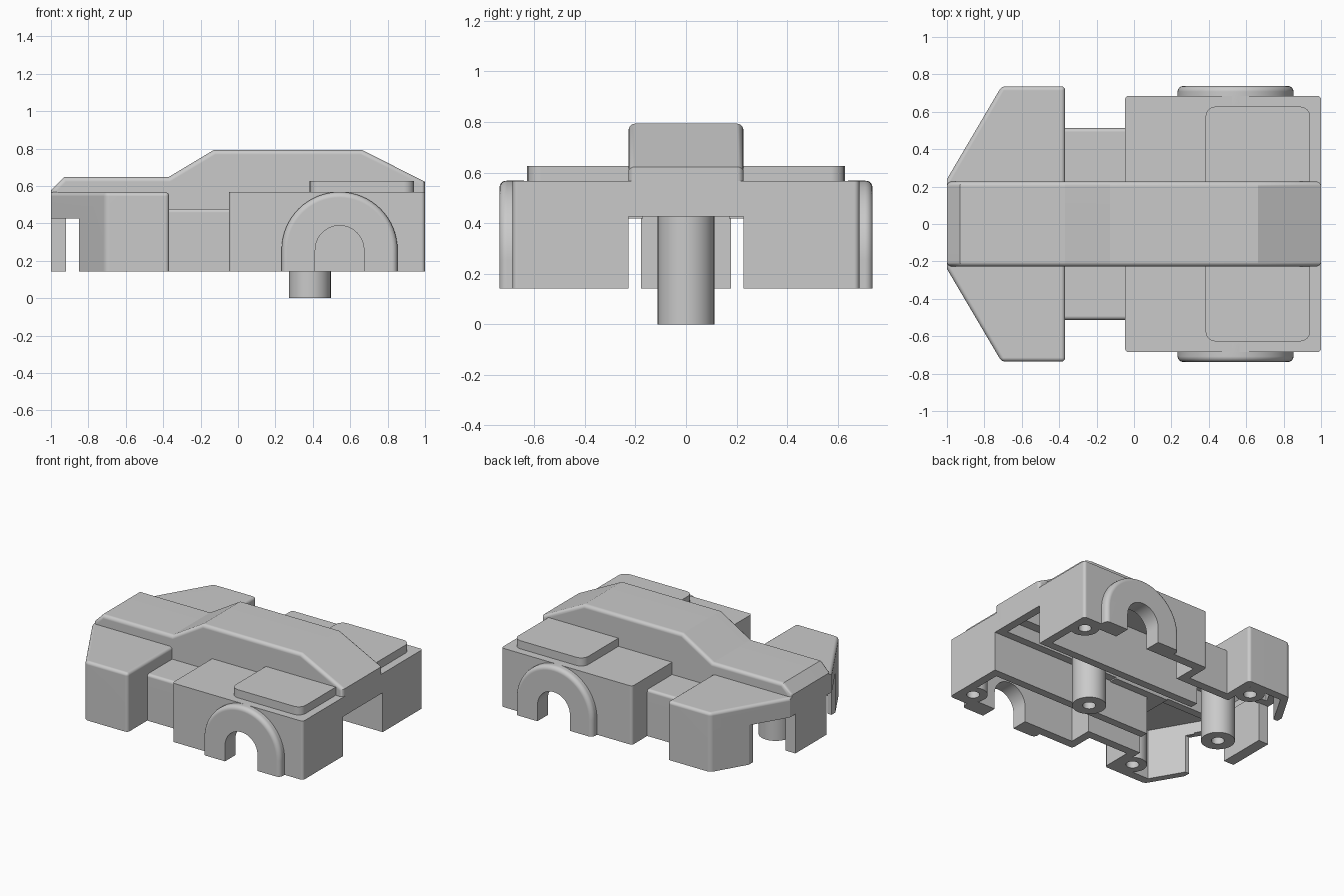
import bpy, bmesh, math
from mathutils import Vector

cube = bpy.data.objects.get("Cube")
if cube:
    bpy.data.objects.remove(cube, do_unlink=True)

grey = bpy.data.materials.new("plain grey")
grey.use_nodes = True
GREY = (0.59, 0.59, 0.59, 1)
grey.diffuse_color = GREY
grey.node_tree.nodes["Principled BSDF"].inputs["Base Color"].default_value = GREY

BASE, CEILING, DECK = 0.142, 0.427, 0.567
DECK_INSIDE, WAIST_INSIDE = 0.507, 0.418


def prism(name, outline, low, high, axis="z", bevel=0, pick=None):
    """Extrude a 2D outline along z (outline in x, y) or along y (outline in x, z)."""
    place = (lambda a, b, h: (a, b, h)) if axis == "z" else (lambda a, b, h: (a, h, b))
    bm = bmesh.new()
    face = bm.faces.new([bm.verts.new(place(a, b, low)) for a, b in outline])
    extruded = bmesh.ops.extrude_face_region(bm, geom=[face])["geom"]
    shift = Vector(place(0, 0, high - low))
    for v in extruded:
        if isinstance(v, bmesh.types.BMVert):
            v.co += shift
    bmesh.ops.recalc_face_normals(bm, faces=bm.faces)
    if bevel:
        edges = [e for e in bm.edges if pick(e.verts[0].co, e.verts[1].co)]
        bmesh.ops.bevel(bm, geom=edges, offset=bevel, segments=4, profile=0.5,
                        affect="EDGES", clamp_overlap=True)
    mesh = bpy.data.meshes.new(name)
    bm.to_mesh(mesh)
    bm.free()
    mesh.materials.append(grey)
    ob = bpy.data.objects.new(name, mesh)
    bpy.context.collection.objects.link(ob)
    return ob


def rect(x0, x1, y1, y0=None):
    y0 = -y1 if y0 is None else y0
    return [(x0, y0), (x1, y0), (x1, y1), (x0, y1)]


def symmetric(half):
    return [(x, -y) for x, y in half] + [(x, y) for x, y in reversed(half)]


def circle(x, y, r, n=32):
    return [(x + r * math.cos(i * math.tau / n), y + r * math.sin(i * math.tau / n))
            for i in range(n)]


def arch(r, bottom, x=0.543, z=0.258, n=32):
    top = [(x + r * math.cos(i * math.pi / n), z + r * math.sin(i * math.pi / n))
           for i in range(n + 1)]
    return [(x + r, bottom)] + top + [(x - r, bottom)]


def mirrored(ob):
    mod = ob.modifiers.new("Mirror", "MIRROR")
    mod.use_axis = (False, True, False)
    return ob


def cutter(ob):
    ob.hide_render = True
    ob.hide_set(True)
    return ob


def upright(a, b):
    return abs(a.z - b.z) > 0.01


# Main body pieces
nose = prism("nose_wings", symmetric([(-1, .24), (-.708, .736), (-.368, .736)]),
             BASE, DECK, bevel=0.022,
             pick=lambda a, b: max(a.z, b.z) > .5 and max(abs(a.y), abs(b.y)) > .5)
waist = prism("waist", rect(-.42, 0, .512), BASE, .478, bevel=0.02,
              pick=lambda a, b: min(a.z, b.z) > .4 and a.y == b.y)
rear = prism("rear_block", rect(-.048, 1, .685), BASE, DECK, bevel=0.02, pick=upright)
spine = prism("spine", [(-1, CEILING), (1, CEILING), (1, .622), (.662, .793), (-.128, .793),
                        (-.37, .648), (-.93, .648), (-1, .578)], -.227, .227, "y",
              bevel=0.025, pick=lambda a, b: a.y == b.y and max(a.z, b.z) > .5)
front_tab = prism("front_tab", rect(-1, -.92, .177), BASE, .5)

# Paired details
fender = mirrored(prism("wheel_arches", arch(.31, BASE), .64, .738, "y", bevel=0.03,
                        pick=lambda a, b: min(a.y, b.y) > .7 and max(a.z, b.z) > .2))
plate = mirrored(prism("deck_plates", rect(.382, .942, .628, .1),
                       .52, .626, bevel=0.055, pick=upright))
rear_wall = mirrored(prism("rear_inner_walls", rect(-.04, .96, .285, .227), BASE, .54))
waist_wall = mirrored(prism("waist_inner_walls", rect(-.3, -.04, .285, .227), BASE, .45))

# Mounting posts and corner screw bosses
post_spots = {"rear_post": (.384, 0, .76), "front_post": (-.718, BASE, .62)}
posts = [prism(name, circle(x, 0, .112), low, high)
         for name, (x, low, high) in post_spots.items()]
boss_spots = {"rear_bosses": (.9, .57), "nose_bosses": (-.49, .6)}
bosses = [mirrored(prism(name, circle(x, y, .096), BASE, .54))
          for name, (x, y) in boss_spots.items()]

# Cutters for the hollow underside
channel = cutter(prism("channel_cutter", rect(-.95, .5, .45), 0, WAIST_INSIDE))
rear_hollow = cutter(prism("rear_hollow_cutter", rect(.012, .94, .62), 0, DECK_INSIDE))
nose_hollow = cutter(prism("nose_hollow_cutter",
                           symmetric([(-.94, .24), (-.687, .675), (-.428, .675)]),
                           0, DECK_INSIDE))
spine_hollow = cutter(prism("spine_hollow_cutter",
                            [(-.94, .3), (.94, .3), (.94, .59), (.65, .733), (-.112, .733),
                             (-.354, .588), (-.91, .588), (-.94, .558)], -.17, .17, "y"))
rear_slot = cutter(prism("rear_slot_cutter", rect(.7, 1.2, .227), 0, CEILING))
front_slot = cutter(prism("front_slot_cutter", rect(-1.2, -.85, 1), 0, CEILING))
wheel = cutter(mirrored(prism("wheel_cutter", arch(.13, 0), .5, .9, "y")))
boss_screws = [cutter(mirrored(prism("boss_screw_cutter", circle(x, y, .043, 20), 0, .3)))
               for x, y in boss_spots.values()]
post_screws = [cutter(prism("post_screw_cutter", circle(x, 0, .043, 20), -.1, low + .15))
               for x, low, high in post_spots.values()]

cuts = [(nose, [channel, nose_hollow, spine_hollow, front_slot, boss_screws[1]]),
        (waist, [channel, spine_hollow]),
        (rear, [channel, rear_hollow, spine_hollow, rear_slot, wheel, boss_screws[0]]),
        (spine, [spine_hollow]), (fender, [wheel])]
cuts += [(part, [screw]) for part, screw in zip(posts + bosses, post_screws + boss_screws)]
for ob, tools in cuts:
    for tool in tools:
        mod = ob.modifiers.new("Cut", "BOOLEAN")
        mod.operation, mod.solver, mod.object = "DIFFERENCE", "EXACT", tool

# Apply modifiers and shade
for ob in [nose, waist, rear, spine, front_tab, fender, plate,
           rear_wall, waist_wall] + posts + bosses:
    bpy.ops.object.select_all(action="DESELECT")
    ob.select_set(True)
    bpy.context.view_layer.objects.active = ob
    for mod in list(ob.modifiers):
        bpy.ops.object.modifier_apply(modifier=mod.name)
    bpy.ops.object.shade_smooth_by_angle(angle=math.radians(25))
    ob.modifiers.new("Flat faces", "WEIGHTED_NORMAL").keep_sharp = True

for tool in ([channel, rear_hollow, nose_hollow, spine_hollow, rear_slot, front_slot, wheel]
             + boss_screws + post_screws):
    bpy.data.objects.remove(tool, do_unlink=True)
